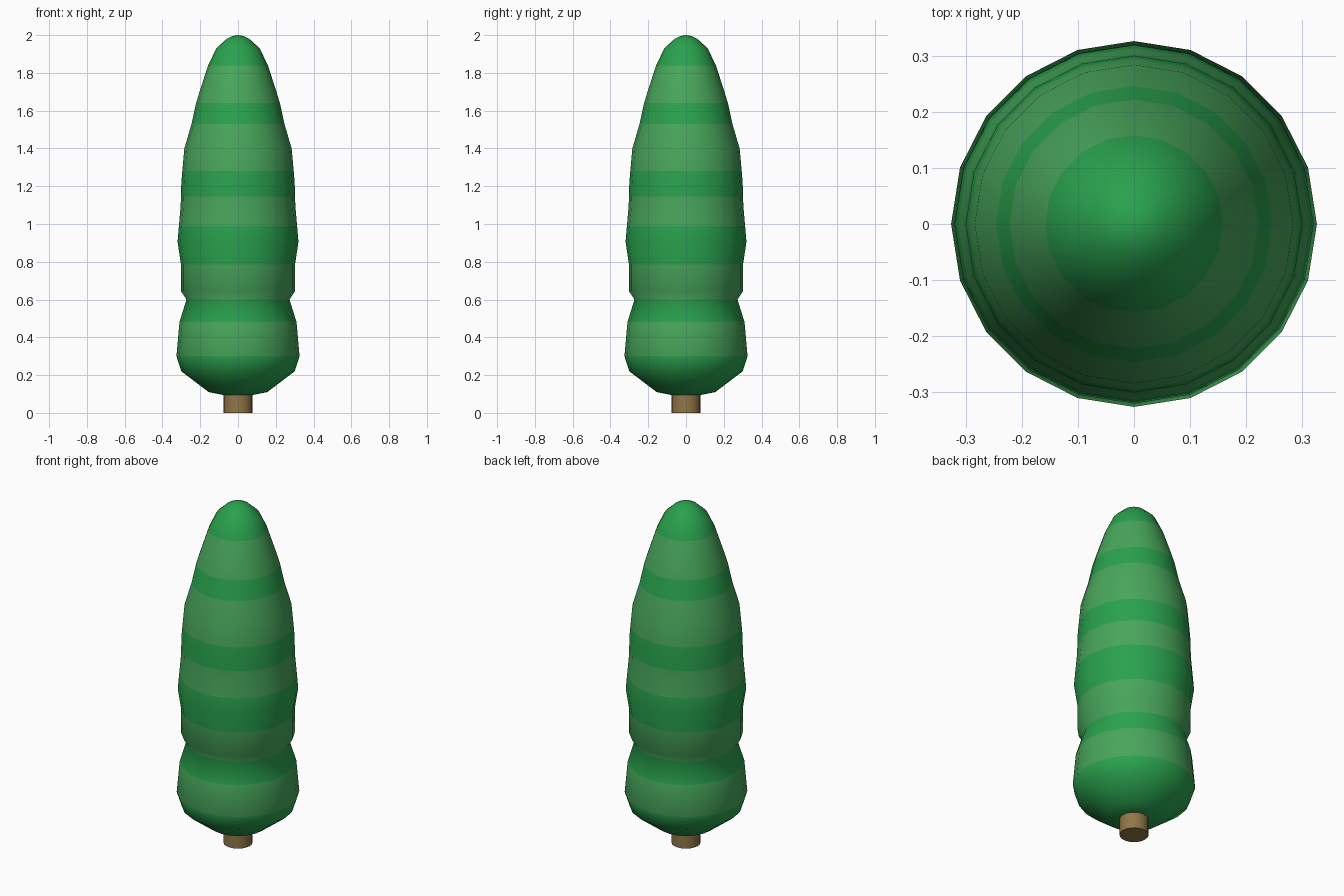
import bpy, bmesh, math

if "Cube" in bpy.data.objects:
    bpy.data.objects.remove(bpy.data.objects["Cube"])

SIDES = 20

def material(name, color):
    m = bpy.data.materials.new(name)
    m.diffuse_color = (*color, 1)
    m.use_nodes = True
    m.node_tree.nodes["Principled BSDF"].inputs["Base Color"].default_value = m.diffuse_color
    return m

dark = material("dark_green", (0.022, 0.36, 0.075))
light = material("light_green", (0.065, 0.38, 0.105))
bark = material("bark", (0.28, 0.18, 0.065))

def lathe(name, profile, mats, pick):
    """Revolve (radius, z) points listed bottom to top; pick(z) gives the material slot."""
    bm = bmesh.new()
    rings = []
    for r, z in profile:
        if r == 0:
            rings.append([bm.verts.new((0, 0, z))] * SIDES)
        else:
            rings.append([bm.verts.new((r * math.cos(a), r * math.sin(a), z))
                          for a in (2 * math.pi * i / SIDES for i in range(SIDES))])
    for k in range(len(rings) - 1):
        lo, hi = rings[k], rings[k + 1]
        zmid = (profile[k][1] + profile[k + 1][1]) / 2
        for i in range(SIDES):
            j = (i + 1) % SIDES
            corners = list(dict.fromkeys((lo[i], lo[j], hi[j], hi[i])))
            bm.faces.new(corners).material_index = pick(zmid)
    bmesh.ops.recalc_face_normals(bm, faces=bm.faces)
    mesh = bpy.data.meshes.new(name)
    bm.to_mesh(mesh)
    bm.free()
    for m in mats:
        mesh.materials.append(m)
    obj = bpy.data.objects.new(name, mesh)
    bpy.context.collection.objects.link(obj)
    bpy.ops.object.select_all(action='DESELECT')
    obj.select_set(True)
    bpy.context.view_layer.objects.active = obj
    bpy.ops.object.shade_smooth_by_angle(angle=math.radians(50))
    return obj

# Trunk
lathe("trunk", [(0, 0), (0.077, 0), (0.077, 0.11), (0, 0.11)], [bark], lambda z: 0)

# Foliage, striped in alternating greens
bands = [0.30, 0.48, 0.60, 0.785, 0.99, 1.145, 1.28, 1.53, 1.64, 1.84]
foliage = [(0, 0.09), (0.08, 0.095), (0.155, 0.11), (0.30, 0.22), (0.326, 0.30),
           (0.31, 0.48), (0.273, 0.60), (0.302, 0.645), (0.302, 0.785), (0.32, 0.905),
           (0.313, 0.99), (0.304, 1.09), (0.302, 1.145), (0.30, 1.22), (0.295, 1.28),
           (0.284, 1.40), (0.246, 1.53), (0.222, 1.64), (0.199, 1.715), (0.158, 1.84),
           (0.115, 1.93), (0.06, 1.98), (0.03, 1.995), (0, 2.0)]
lathe("foliage", foliage, [dark, light], lambda z: sum(z > b for b in bands) % 2)
